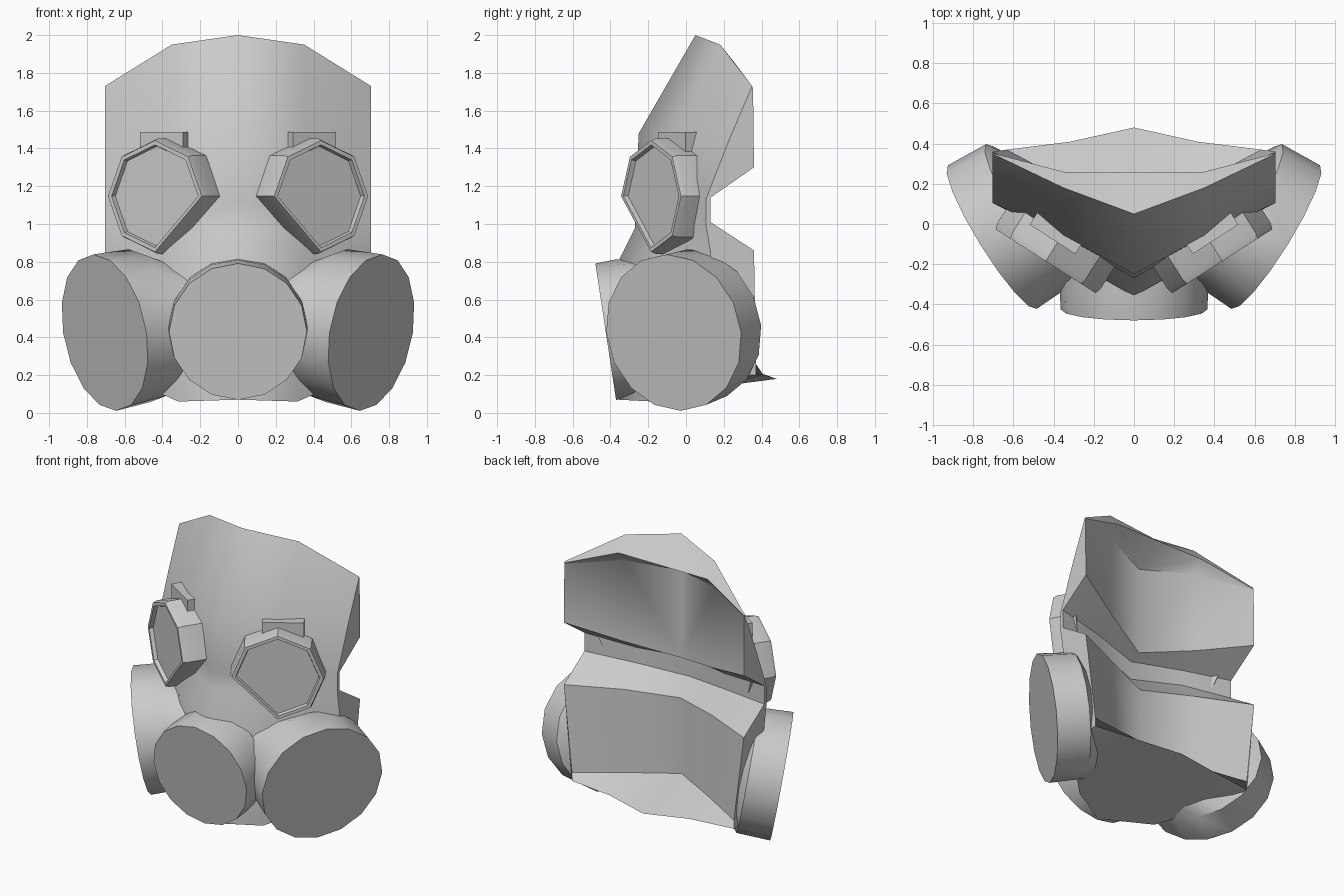
import bpy
import bmesh
from math import cos, sin, pi, radians
from mathutils import Vector

cube = bpy.data.objects.get("Cube")
if cube:
    bpy.data.objects.remove(cube, do_unlink=True)

grey = bpy.data.materials.new("light grey rubber")
grey.use_nodes = True
colour = (0.6, 0.6, 0.6, 1)
grey.diffuse_color = colour
grey.node_tree.nodes["Principled BSDF"].inputs["Base Color"].default_value = colour


def finish(name, bm, mirrored=False, angle=35):
    """Turn a bmesh into a shaded object, optionally mirrored across x."""
    bmesh.ops.recalc_face_normals(bm, faces=bm.faces)
    mesh = bpy.data.meshes.new(name)
    bm.to_mesh(mesh)
    bm.free()
    mesh.materials.append(grey)
    obj = bpy.data.objects.new(name, mesh)
    bpy.context.collection.objects.link(obj)
    bpy.ops.object.select_all(action="DESELECT")
    bpy.context.view_layer.objects.active = obj
    obj.select_set(True)
    bpy.ops.object.shade_smooth_by_angle(angle=radians(angle))
    if mirrored:
        mirror = obj.modifiers.new("Mirror", "MIRROR")
        mirror.use_clip = True
    return obj


def frame(normal):
    """Return the outward, sideways and upward axes of a tilted part."""
    out = Vector(normal).normalized()
    side = Vector((0, 0, 1)).cross(out).normalized()
    return out, side, out.cross(side)


def turned(name, centre, normal, profile, corners, mirrored=False, angle=35):
    """Loft rings of (radius, outward offset, sideways shift) and cap both ends."""
    out, side, up = frame(normal)
    bm = bmesh.new()
    rings = []
    for radius, offset, shift in profile:
        middle = Vector(centre) + out * offset + side * shift
        rings.append([bm.verts.new(middle + (side * sin(a) + up * cos(a)) * radius)
                      for a in corners])
    for lower, upper in zip(rings, rings[1:]):
        for i in range(len(corners)):
            j = (i + 1) % len(corners)
            bm.faces.new((lower[i], lower[j], upper[j], upper[i]))
    bm.faces.new(rings[0])
    bm.faces.new(rings[-1])
    return finish(name, bm, mirrored, angle)


# Mask shell: closed (y, z) outlines at the centre, the cheek and the side,
# running down the front, under the chin, up the hollow back and over the top lid
centre = [(.05, 2), (-.25, 1.48), (-.27, 1.12), (-.27, .98), (-.36, .8),
          (-.36, .07), (.48, .18), (.05, .3), (.06, .84), (-.03, .96),
          (-.03, 1.09), (.05, 1.12), (.05, 1.74), (.26, 1.85)]
cheek = [(.18, 1.95), (-.06, 1.48), (-.07, 1.12), (-.07, .98), (-.16, .84),
         (-.17, .06), (.41, .2), (.2, .28), (.2, .86), (.07, 1),
         (.07, 1.11), (.2, 1.2), (.19, 1.77), (.26, 1.85)]
side = [(.35, 1.73), (.23, 1.45), (.105, 1.13), (.105, 1), (.13, .85),
        (.13, .2), (.37, .2), (.37, .26), (.36, .86), (.13, 1.01),
        (.13, 1.14), (.36, 1.3), (.355, 1.71), (.353, 1.72)]
bm = bmesh.new()
rows = []
for x, outline in ((0, centre), (.35, cheek), (.705, side)):
    row = []
    for y, z in outline:
        # the shell narrows towards the chin
        width = x * (.9 if z < .5 else 1)
        row.append(bm.verts.new((width, y, z)))
    rows.append(row)
count = len(centre)
for inner, outer in zip(rows, rows[1:]):
    for i in range(count):
        j = (i + 1) % count
        bm.faces.new((inner[i], inner[j], outer[j], outer[i]))
bm.faces.new(rows[-1])
finish("mask_shell", bm, mirrored=True)

# Side filter canisters, necking forwards into the shell
round_corners = [2 * pi * i / 16 for i in range(16)]
turned("side_canisters", (.705, -.065, .425), (.84, -.52, -.17),
       [(.42, 0, 0), (.41, -.22, 0), (.28, -.4, -.17)], round_corners, mirrored=True)

# Front filter canister
turned("front_canister", (0, -.425, .43), (0, -.99, -.15),
       [(.365, 0, 0), (.37, -.1, 0), (.36, -.24, 0)], round_corners)

# Goggles: frames with a recessed lens, octagonal but for the cut lower inner corner
goggle_normal = (.536, -.84, 0)
goggle_centre = Vector((.44, -.185, 1.147))
lens_corners = [i * pi / 4 for i in range(8) if i != 5]
turned("goggles", goggle_centre, goggle_normal,
       [(.305, -.18, 0), (.305, -.03, 0), (.295, 0, 0), (.272, 0, 0), (.265, -.025, 0)],
       lens_corners, mirrored=True, angle=20)

# Brow blocks that join the goggles to the shell
out, across, up = frame(goggle_normal)
bm = bmesh.new()
bmesh.ops.create_cube(bm, size=1)
block_centre = goggle_centre - out * .18 + across * .03 + up * .24
for v in bm.verts:
    v.co = block_centre + out * v.co.x * .14 + across * v.co.y * .27 + up * v.co.z * .2
finish("brow_blocks", bm, mirrored=True)
